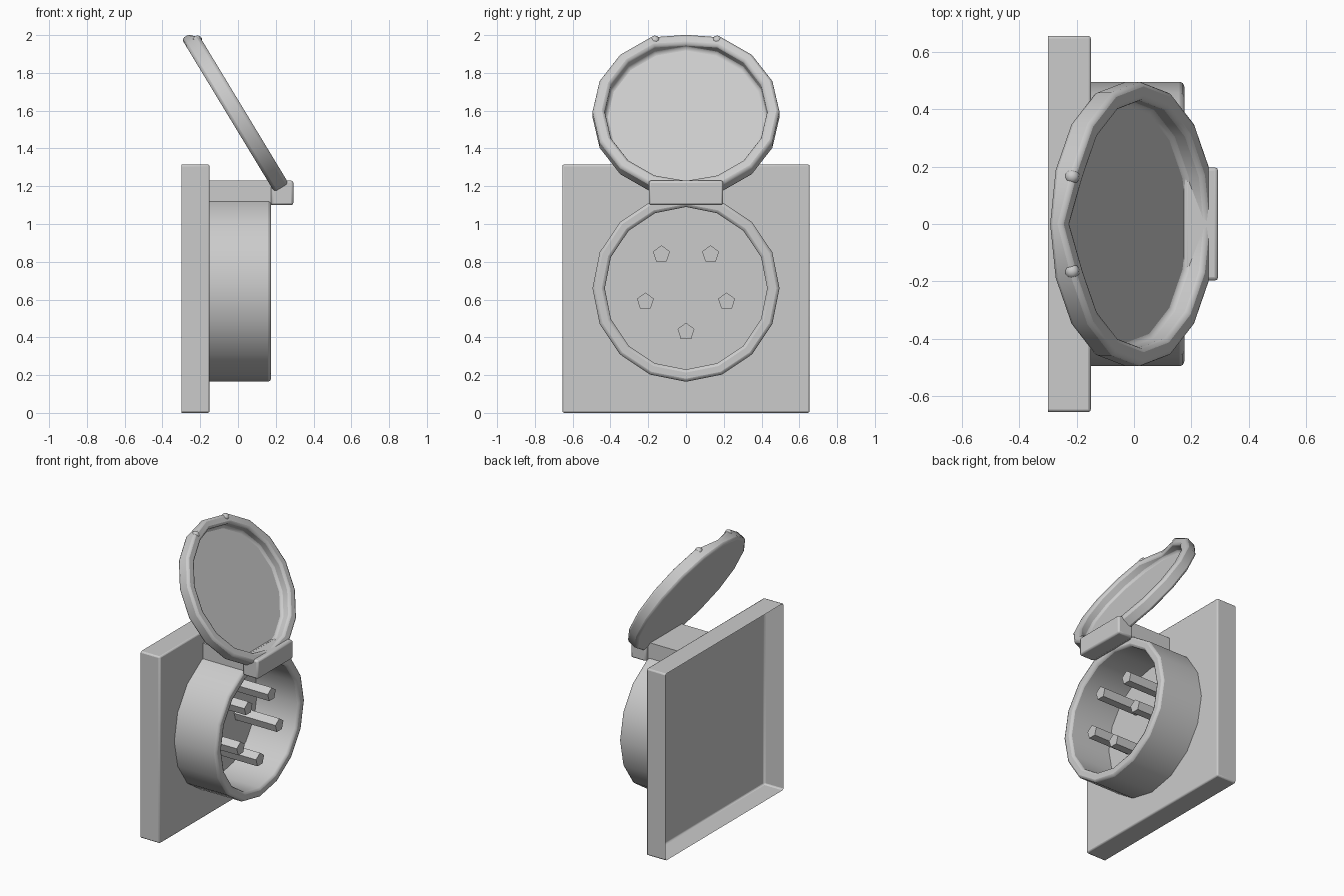
import bpy, bmesh, math
from mathutils import Vector

if "Cube" in bpy.data.objects:
    bpy.data.objects.remove(bpy.data.objects["Cube"])

grey = bpy.data.materials.new("light_grey")
grey.diffuse_color = (0.6, 0.6, 0.6, 1)
grey.use_nodes = True
grey.node_tree.nodes["Principled BSDF"].inputs["Base Color"].default_value = grey.diffuse_color


def finish(name, bm, bevel=0.0, segments=2):
    """Turn a bmesh into a shaded object with softened edges."""
    bmesh.ops.recalc_face_normals(bm, faces=bm.faces)
    me = bpy.data.meshes.new(name)
    bm.to_mesh(me)
    bm.free()
    me.materials.append(grey)
    ob = bpy.data.objects.new(name, me)
    bpy.context.collection.objects.link(ob)
    if bevel:
        mod = ob.modifiers.new("soft_edges", 'BEVEL')
        mod.width, mod.segments = bevel, segments
        mod.limit_method, mod.angle_limit = 'ANGLE', math.radians(50)
    bpy.ops.object.select_all(action='DESELECT')
    ob.select_set(True)
    bpy.context.view_layer.objects.active = ob
    bpy.ops.object.shade_smooth_by_angle(angle=math.radians(35))
    return ob


def box(name, lo, hi, bevel, open_back=False):
    bm = bmesh.new()
    bmesh.ops.create_cube(bm, size=1)
    lo, hi = Vector(lo), Vector(hi)
    for v in bm.verts:
        v.co = Vector(((lo[i] + hi[i]) / 2 + v.co[i] * (hi[i] - lo[i])) for i in range(3))
    if open_back:
        back = [f for f in bm.faces if f.normal.x < -0.9 or
                all(abs(v.co.x - lo.x) < 1e-5 for v in f.verts)]
        bmesh.ops.delete(bm, geom=back, context='FACES')
    return finish(name, bm, bevel)


def lathe(profile, center, axis, up, sides):
    """Revolve (radius, height) points around an axis; first corner points up."""
    bm = bmesh.new()
    center, axis, up = Vector(center), Vector(axis), Vector(up)
    side = Vector((0, 1, 0))
    rings = []
    for r, h in profile:
        ring = []
        for i in range(sides):
            a = 2 * math.pi * i / sides
            ring.append(bm.verts.new(center + axis * h + (up * math.cos(a) + side * math.sin(a)) * r))
        rings.append(ring)
    for a, b in zip(rings, rings[1:]):
        for i in range(sides):
            j = (i + 1) % sides
            bm.faces.new((a[i], a[j], b[j], b[i]))
    return bm, rings


# Wall plate, hollow and open at the back
box("wall_plate", (-0.30, -0.655, 0), (-0.15, 0.655, 1.315), 0.01, open_back=True)

# Round socket collar
bm, _ = lathe([(0.495, -0.15), (0.495, 0.175), (0.43, 0.175), (0.43, -0.15)],
              (0, 0, 0.66), (1, 0, 0), (0, 0, 1), 16)
finish("socket_collar", bm, 0.016)

# Five contact pins
pins = [(0, 0.43)] + [(s * y, z) for y, z in ((0.13, 0.84), (0.215, 0.59)) for s in (-1, 1)]
for n, (y, z) in enumerate(pins):
    bm, rings = lathe([(0.047, -0.15), (0.047, 0.172)], (0, y, z), (1, 0, 0), (0, 0, 1), 5)
    bm.faces.new(rings[-1])
    finish(f"contact_pin_{n + 1}", bm)

# Hinge arm on top of the collar and hinge block at its front
box("hinge_arm", (-0.15, -0.175, 1.10), (0.185, 0.175, 1.23), 0)
box("hinge_block", (0.175, -0.197, 1.10), (0.293, 0.197, 1.23), 0.012)

# Open lid: tilted shallow dish with a raised rim
tilt = math.radians(31.2)
axis = Vector((math.cos(tilt), 0, math.sin(tilt)))
up = Vector((-math.sin(tilt), 0, math.cos(tilt)))
bm, rings = lathe([(0.495, 0), (0.495, 0.088), (0.43, 0.088), (0.43, 0.015)],
                  (-0.042, 0, 1.557), axis, up, 16)
bm.faces.new(rings[0])
bm.faces.new(rings[-1])
# Shallow finger dip in the rim at the top
for ring in rings[1:3]:
    ring[0].co -= axis * 0.035
finish("lid", bm, 0.016)
# Small catch bumps either side of the dip
for s, side in ((-1, "left"), (1, "right")):
    bm = bmesh.new()
    bmesh.ops.create_icosphere(bm, subdivisions=2, radius=0.026)
    for v in bm.verts:
        v.co += Vector((-0.215, s * 0.165, 1.972))
    finish(f"lid_catch_{side}", bm)
